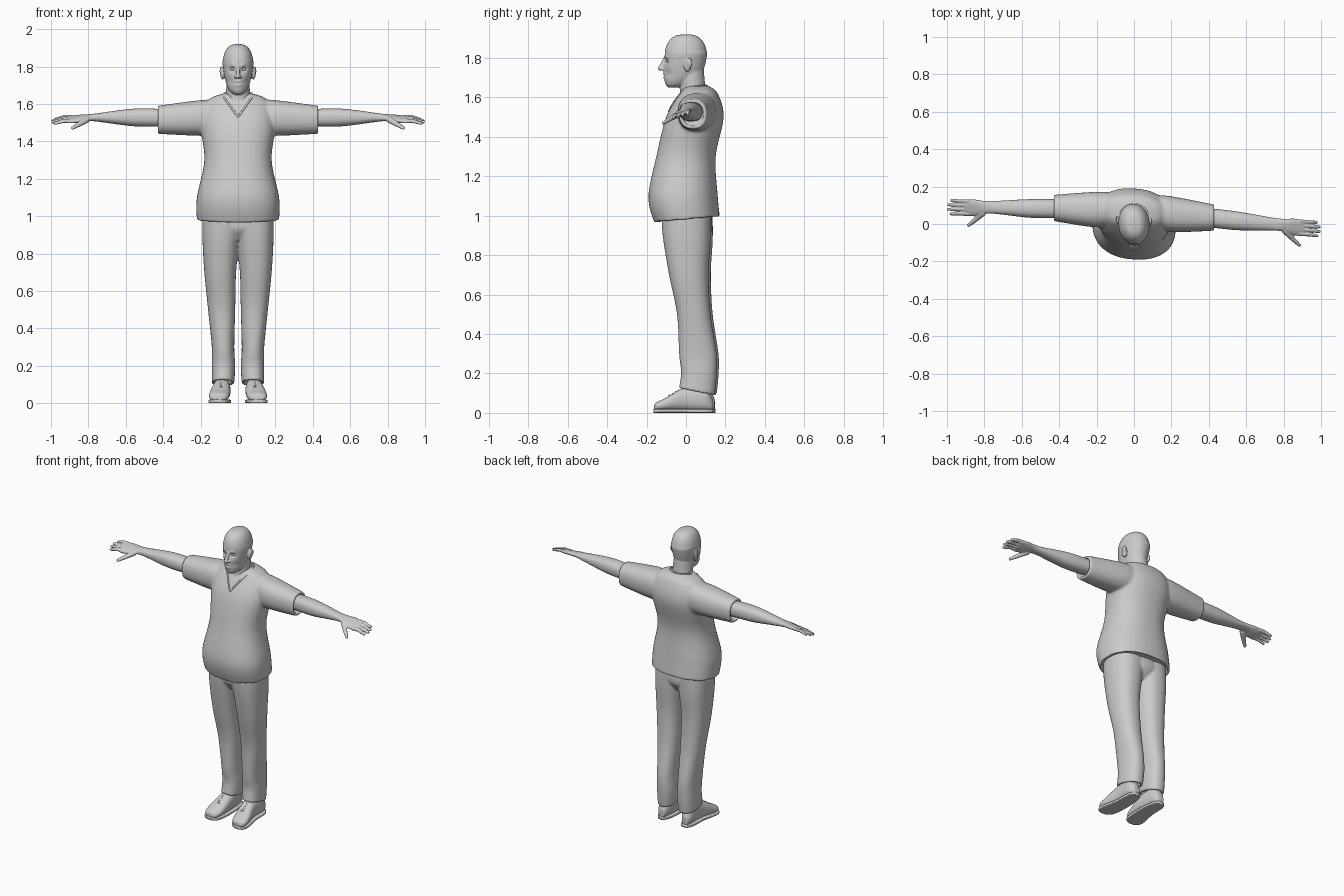
import bpy, bmesh, math
from mathutils import Vector, Matrix
from mathutils.bvhtree import BVHTree

if "Cube" in bpy.data.objects:
    bpy.data.objects.remove(bpy.data.objects["Cube"])

GREY = (.6, .6, .6, 1)
grey = bpy.data.materials.new("plain grey")
grey.use_nodes = True
grey.diffuse_color = GREY
grey.node_tree.nodes["Principled BSDF"].inputs["Base Color"].default_value = GREY

AXES = {"x": (0, 1, 2), "y": (1, 0, 2), "z": (2, 0, 1)}
SIDES = {"left": 1, "right": -1}
WALL = .016   # cloth thickness at open hems
TWIST = .06   # the stance turns slightly: one side further forward


def clamp(value):
    return max(0, min(1, value))


def spline(rings, steps):
    """Catmull-Rom rows through the given rings."""
    rows = []
    last = len(rings) - 1
    for i in range(last):
        before, start, end, after = rings[max(0, i - 1)], rings[i], rings[i + 1], rings[min(last, i + 2)]
        for s in range(steps):
            u = s / steps
            rows.append([b + u / 2 * (c - a + u * (2 * a - 5 * b + 4 * c - d + u * (3 * (b - c) + d - a)))
                         for a, b, c, d in zip(before, start, end, after)])
    return rows + [list(rings[last])]


def loft(bm, axis, rings, power=2.3, steps=6, sides=40, side=1, recess=0):
    """Rings are (position, low, high, low, high); recess hollows the last end."""
    rows = spline(rings, steps)
    if recess:
        t, a, b, c, d = rows[-1]
        for shift in (0, recess):
            rows.append([t + shift, a + WALL, b - WALL, c + WALL, d - WALL])
    loops = []
    for t, a, b, c, d in rows:
        loop = []
        for k in range(sides):
            angle = math.tau * k / sides
            u, v = [math.copysign(abs(f) ** (2 / power), f) for f in (math.cos(angle), math.sin(angle))]
            co = [0, 0, 0]
            for index, value in zip(AXES[axis], (t, (a + b + u * (b - a)) / 2, (c + d + v * (d - c)) / 2)):
                co[index] = value
            co[0] *= side
            loop.append(bm.verts.new(co))
        loops.append(loop)
    for low, high in zip(loops, loops[1:]):
        for k in range(sides):
            n = (k + 1) % sides
            bm.faces.new((low[k], low[n], high[n], high[k]))
    bm.faces.new(loops[0])
    bm.faces.new(loops[-1])


def upright(bm, rows, **options):
    """Loft of symmetric rows (height, half width, front, back)."""
    loft(bm, "z", [(z, -half, half, front, back) for z, half, front, back in rows], **options)


def ball(bm, centre, size):
    matrix = Matrix.Translation(centre) @ Matrix.Diagonal((*size, 1))
    bmesh.ops.create_uvsphere(bm, u_segments=20, v_segments=12, radius=1, matrix=matrix)


def limb(bm, points, radii, side=1):
    """Rounded tapered rod through points."""
    points = [Vector((x * side, y, z)) for x, y, z in points]
    for p, r in zip(points, radii):
        ball(bm, p, (r, r, r))
    for p, q, r, s in zip(points, points[1:], radii, radii[1:]):
        matrix = Matrix.Translation((p + q) / 2) @ (q - p).to_track_quat("Z", "Y").to_matrix().to_4x4()
        bmesh.ops.create_cone(bm, cap_ends=True, segments=16, radius1=r, radius2=s,
                              depth=(q - p).length, matrix=matrix)


def finish(name, bm, voxel=0, soften=4):
    """Make the object; a voxel size blends its overlapping pieces."""
    for v in bm.verts:
        v.co.y -= TWIST * v.co.x
    bmesh.ops.recalc_face_normals(bm, faces=bm.faces)
    for face in bm.faces:
        face.smooth = True
    mesh = bpy.data.meshes.new(name)
    bm.to_mesh(mesh)
    bm.free()
    mesh.materials.append(grey)
    ob = bpy.data.objects.new(name, mesh)
    bpy.context.scene.collection.objects.link(ob)
    if voxel:
        blend = ob.modifiers.new("Blend", "REMESH")
        blend.mode = "VOXEL"
        blend.voxel_size = voxel
        blend.use_smooth_shade = True
        relax = ob.modifiers.new("Soften", "SMOOTH")
        relax.factor = .5
        relax.iterations = soften
    return ob


# Shirt: torso with a hem that rises at the back, and two sleeves
bm = bmesh.new()
upright(bm, [(1.66, .06, 0, .11), (1.62, .16, -.03, .16), (1.5, .2, -.1, .19), (1.3, .18, -.15, .15),
             (1.1, .22, -.19, .16), (.98, .22, -.16, .17)], recess=.04)
for v in bm.verts:
    v.co.z += .09 * v.co.y * clamp((1.1 - v.co.z) * 10)
for side in SIDES.values():
    loft(bm, "x", [(.1, 0, .16, 1.44, 1.62), (.2, -.03, .16, 1.43, 1.62),
                   (.43, -.01, .13, 1.44, 1.59)], side=side, recess=-.03)
shirt = finish("shirt", bm, .0075, 6)

# Collar: V at the front and band over the nape, laid on the shirt
bpy.context.view_layer.update()
tree = BVHTree.FromObject(shirt, bpy.context.evaluated_depsgraph_get())
path = []
for i in range(-12, 13):
    x = i * .006
    path.append(tree.ray_cast(Vector((x, -1, 1.53 + 1.4 * abs(x))), Vector((0, 1, 0)))[0])
for i in range(1, 16):
    angle = math.pi * i / 16
    above = Vector((.075 * math.cos(angle), .04 + .065 * math.sin(angle), 3))
    path.append(tree.ray_cast(above, Vector((0, 0, -1)))[0])
path = [p for p in path if p]
curve = bpy.data.curves.new("collar", "CURVE")
curve.dimensions = "3D"
curve.bevel_depth = .005
line = curve.splines.new("POLY")
line.points.add(len(path) - 1)
line.use_cyclic_u = True
for point, p in zip(line.points, path):
    point.co = (*p, 1)
curve.materials.append(grey)
bpy.context.scene.collection.objects.link(bpy.data.objects.new("collar", curve))

# Trousers: two legs and a seat, with hems that drop at the heel
bm = bmesh.new()
for side in SIDES.values():
    loft(bm, "z", [(1, -.03, .19, -.12, .13), (.88, -.01, .19, -.11, .13), (.7, .01, .18, -.08, .12),
                   (.5, .015, .16, -.04, .13), (.3, .02, .14, -.03, .16), (.2, .015, .14, -.02, .16),
                   (.11, .02, .14, -.03, .15)], side=side, recess=.03)
upright(bm, [(1, .15, -.11, .13), (.93, .14, -.11, .13), (.87, .05, -.07, .09)])
for v in bm.verts:
    v.co.z -= .2 * (v.co.y - .05) * clamp((.25 - v.co.z) * 8)
finish("trousers", bm, .0065)

# Head: jaw rows below a domed cranium
bm = bmesh.new()
rows = [(1.65, .02, -.09, -.03), (1.67, .045, -.105, .02), (1.72, .066, -.112, .08)]
for k in range(7):
    angle = math.pi / 2 * k / 6.2
    spread = math.cos(angle) ** .7
    rows.append((1.81 + .11 * math.sin(angle), .082 * spread, -.108 * spread, .106 * spread))
upright(bm, rows, power=2.1, steps=8, sides=72)

# Face dents and bumps: (side offset, height, width, depth)
sockets, brows = (.03, 1.785, .013, .017), (.03, 1.805, .011, -.007)
cheeks, mouth = (.045, 1.72, .018, .007), (.01, 1.71, .005, .008)
lips = [(.01, mouth[1] + rise, .008, -.006) for rise in (-.009, .009)]
for v in bm.verts:
    if v.co.y < -.02:
        for x, z, width, depth in (sockets, brows, cheeks, mouth, *lips):
            v.co.y += depth * math.exp(-((abs(v.co.x) - x) ** 2 + (v.co.z - z) ** 2) / width ** 2)

# Neck, nose and ears
upright(bm, [(1.56, .07, -.05, .12), (1.64, .065, -.03, .1), (1.74, .06, -.05, .09)], power=2)
limb(bm, [(0, -.105, 1.8), (0, -.118, 1.77), (0, -.13, 1.747)], [.009, .01, .012])
for side in SIDES.values():
    ball(bm, (side * .013, -.116, 1.744), (.009, .011, .008))
    ball(bm, (side * .082, .012, 1.765), (.013, .02, .035))
    ball(bm, (side * .09, .02, 1.775), (.008, .018, .025))
finish("head", bm, .0035, 3)

for word, side in SIDES.items():
    # Eye
    bm = bmesh.new()
    ball(bm, (side * .03, -.088, 1.785), (.013, .011, .008))
    finish(word + "_eye", bm)

    # Bare arm and palm
    bm = bmesh.new()
    loft(bm, "x", [(.36, .01, .11, 1.48, 1.57), (.55, 0, .1, 1.48, 1.575), (.77, .01, .076, 1.507, 1.547),
                   (.86, -.01, .08, 1.505, 1.535), (.91, 0, .07, 1.507, 1.53)], side=side)

    # Four fingers and a thumb, then the hand tilts
    for k in range(4):
        y, tip = .022 * k, .965 + .028 * math.sin(math.pi * (k + .7) / 4.2)
        limb(bm, [(.885, y, 1.519), (.93, y, 1.52), (tip, 1.1 * y - .005, 1.508)], [.012, .0105, .008], side)
    limb(bm, [(.81, .01, 1.52), (.85, -.03, 1.51), (.884, -.06, 1.5)], [.018, .013, .009], side)
    for v in bm.verts:
        v.co.z += .3 * (v.co.y - .035) * clamp((abs(v.co.x) - .75) * 10)
    finish(word + "_arm", bm, .0035, 3)

    # Shoe: upper and sole share one outline (y, inner, outer, height)
    outline = [(.14, .07, .11, .07), (.1, .05, .13, .13), (0, .04, .135, .13),
               (-.1, .045, .155, .075), (-.14, .06, .15, .055), (-.155, .085, .13, .04)]
    upper, sole = bmesh.new(), bmesh.new()
    loft(upper, "y", [(y, a, b, .01, top) for y, a, b, top in outline], side=side)
    finish(word + "_shoe", upper, .005, 2)
    loft(sole, "y", [(y * 1.02, a - .003, b + .003, 0, .02) for y, a, b, top in outline], power=5, side=side)
    finish(word + "_sole", sole)

    # Laces across the instep
    bm = bmesh.new()
    for k in range(4):
        y = -.03 - .016 * k
        z = .13 + .55 * y
        limb(bm, [(.07, y, z - .008), (.093, y, z + .002), (.117, y, z - .008)], [.004] * 3, side)
    finish(word + "_laces", bm)
